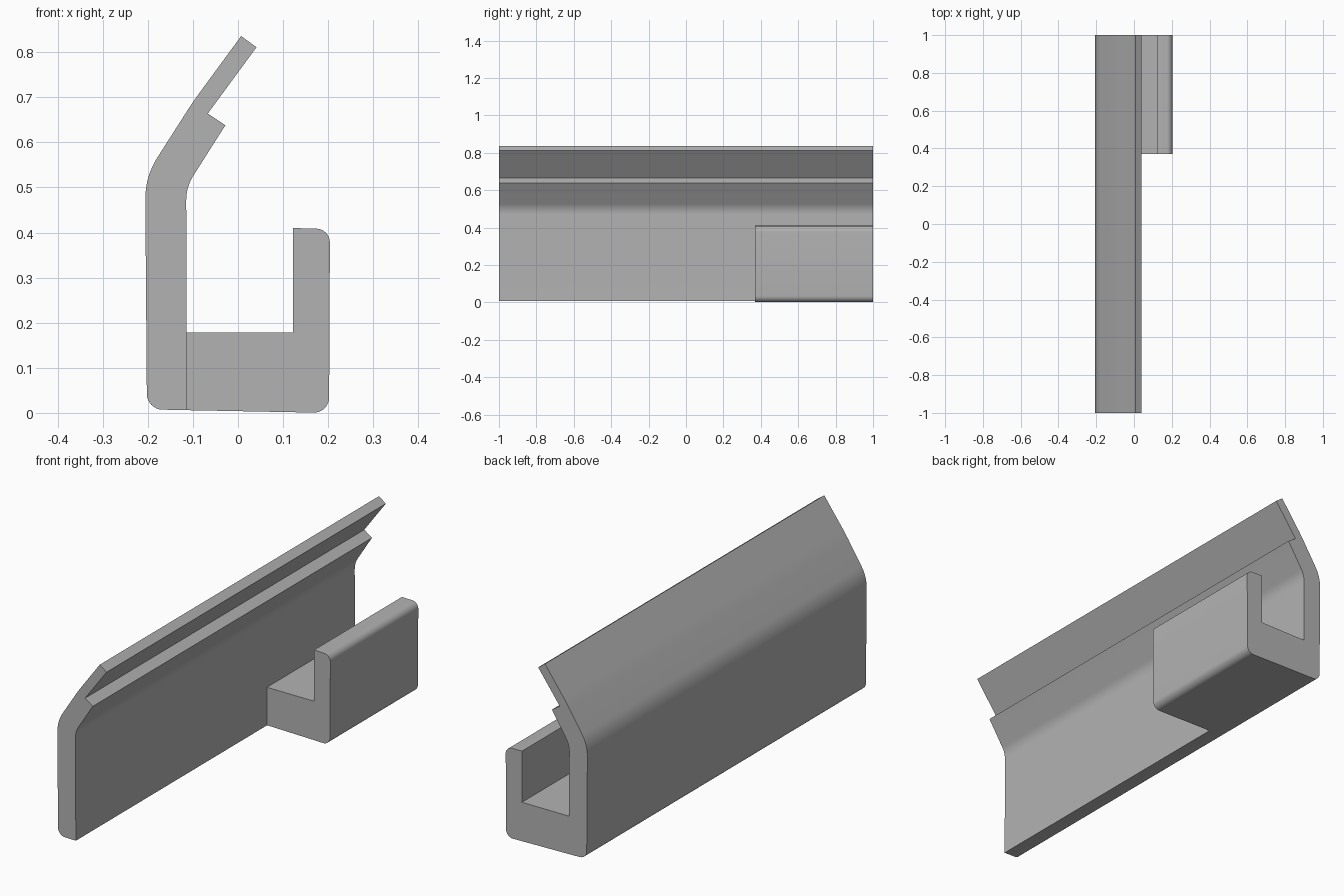
import bpy, bmesh
from mathutils import Vector

cube = bpy.data.objects.get("Cube")
if cube:
    bpy.data.objects.remove(cube, do_unlink=True)

grey = bpy.data.materials.new("plain grey")
grey.use_nodes = True
colour = (0.45, 0.45, 0.45, 1)
grey.diffuse_color = colour
grey.node_tree.nodes["Principled BSDF"].inputs["Base Color"].default_value = colour


def rounded(corners, steps=8):
    """Replace each (x, z, cut) corner by a curve starting 'cut' away from it."""
    points = []
    for i, (x, z, cut) in enumerate(corners):
        p = Vector((x, z))
        if not cut:
            points.append(p)
            continue
        before = Vector(corners[i - 1][:2])
        after = Vector(corners[(i + 1) % len(corners)][:2])
        a = p + (before - p).normalized() * cut
        b = p + (after - p).normalized() * cut
        weight = 1.0 + (a - p).normalized().dot((p - b).normalized())
        weight = (weight / 2) ** 0.5  # circular arc as a rational curve
        for k in range(steps + 1):
            t = k / steps
            wa, wp, wb = (1 - t) ** 2, 2 * t * (1 - t) * weight, t * t
            points.append((a * wa + p * wp + b * wb) / (wa + wp + wb))
    return points


def extrude_profile(name, corners, y0, y1):
    """Sweep a closed x-z profile along y."""
    bm = bmesh.new()
    face = bm.faces.new([bm.verts.new((p.x, y0, p.y)) for p in rounded(corners)])
    swept = bmesh.ops.extrude_face_region(bm, geom=[face])
    moved = [v for v in swept["geom"] if isinstance(v, bmesh.types.BMVert)]
    bmesh.ops.translate(bm, verts=moved, vec=(0, y1 - y0, 0))
    bmesh.ops.recalc_face_normals(bm, faces=bm.faces)
    mesh = bpy.data.meshes.new(name)
    bm.to_mesh(mesh)
    bm.free()
    mesh.materials.append(grey)
    obj = bpy.data.objects.new(name, mesh)
    bpy.context.collection.objects.link(obj)
    bpy.ops.object.select_all(action="DESELECT")
    obj.select_set(True)
    bpy.context.view_layer.objects.active = obj
    bpy.ops.object.shade_smooth_by_angle(angle=0.5)
    return obj


# Full-length wall with bent, stepped upper lip
extrude_profile("wall_panel", [
    (-0.113, 0.006, 0), (-0.202, 0.008, 0.034),
    (-0.206, 0.524, 0.05), (-0.10, 0.69, 0.03),
    (0.007, 0.836, 0), (0.041, 0.811, 0),
    (-0.067, 0.664, 0), (-0.028, 0.638, 0),
    (-0.115, 0.501, 0.03)], -1, 1)

# Short J-shaped hook at the back end
extrude_profile("hook", [
    (-0.113, 0.006, 0), (0.202, 0.0, 0.034),
    (0.204, 0.408, 0.03), (0.122, 0.41, 0),
    (0.122, 0.178, 0), (-0.115, 0.178, 0)], 0.37, 1)
